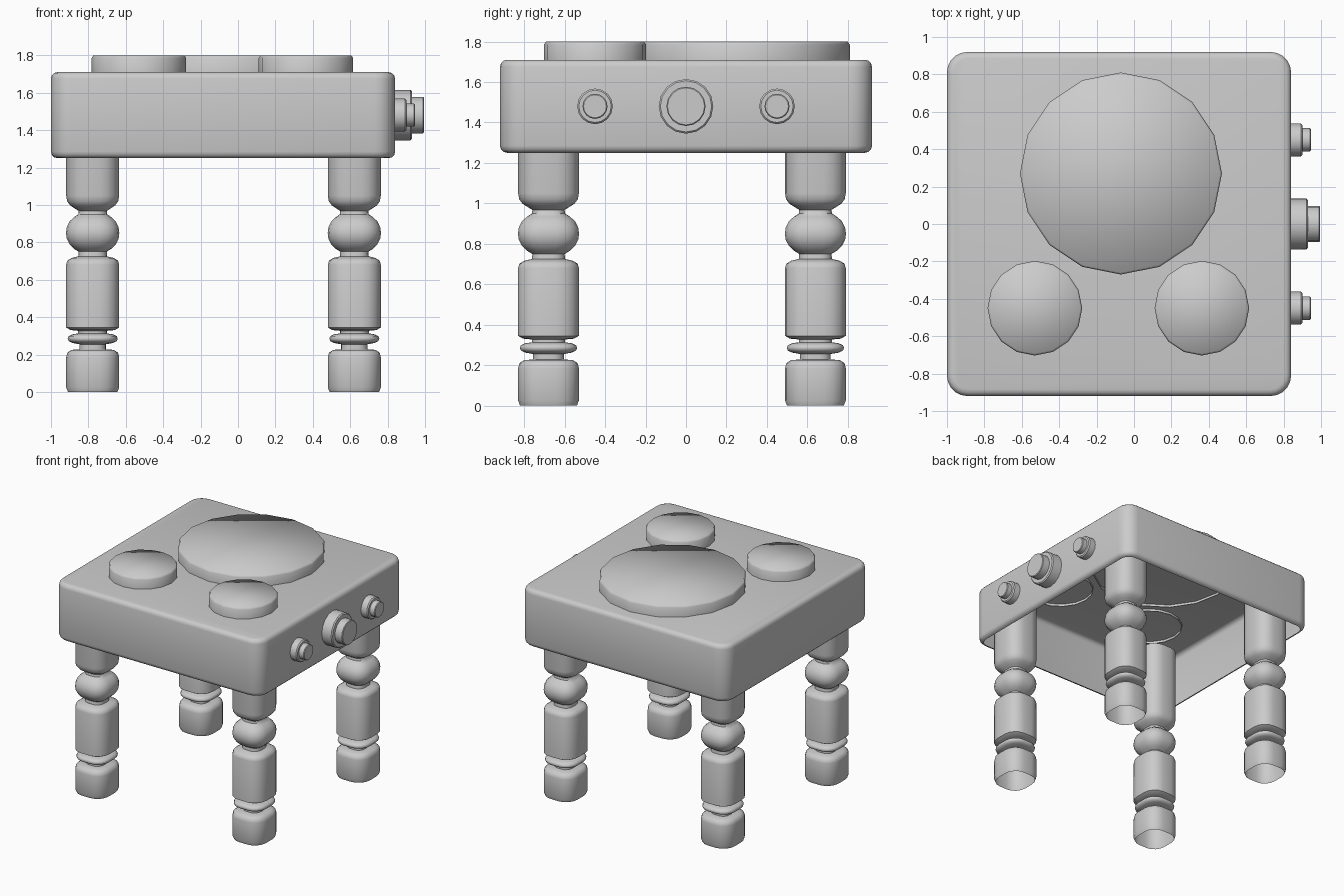
import bpy, bmesh, math
from mathutils import Matrix, Vector

if "Cube" in bpy.data.objects:
    bpy.data.objects.remove(bpy.data.objects["Cube"])


def finish(name, bm, angle=40):
    bmesh.ops.recalc_face_normals(bm, faces=bm.faces[:])
    me = bpy.data.meshes.new(name)
    bm.to_mesh(me)
    bm.free()
    ob = bpy.data.objects.new(name, me)
    bpy.context.collection.objects.link(ob)
    bpy.ops.object.select_all(action='DESELECT')
    ob.select_set(True)
    bpy.context.view_layer.objects.active = ob
    bpy.ops.object.shade_smooth_by_angle(angle=math.radians(angle))
    return ob


def loft(bm, section, profile, matrix, cap=False):
    """Stack scaled copies of a unit cross-section along local z."""
    rings = [[bm.verts.new(matrix @ Vector((x * r, y * r, z))) for x, y in section]
             for r, z in profile]
    n = len(section)
    for a, b in zip(rings, rings[1:]):
        for i in range(n):
            j = (i + 1) % n
            bm.faces.new((a[i], a[j], b[j], b[i]))
    if cap:
        bm.faces.new(rings[-1])


def circle(n):
    return [(math.cos(2 * math.pi * i / n), math.sin(2 * math.pi * i / n)) for i in range(n)]


# Hollow stove body, open underneath
bm = bmesh.new()
bmesh.ops.create_cube(bm, size=1, matrix=Matrix.Translation((-0.08, 0, 1.48))
                      @ Matrix.Diagonal((1.84, 1.84, 0.46, 1)))
upright = [e for e in bm.edges if abs(e.verts[0].co.z - e.verts[1].co.z) > 0.1]
bmesh.ops.bevel(bm, geom=upright, offset=0.11, segments=5, profile=0.5, affect='EDGES')
rims = [e for e in bm.edges if abs(e.verts[0].co.z - e.verts[1].co.z) < 0.01]
bmesh.ops.bevel(bm, geom=rims, offset=0.035, segments=3, profile=0.5, affect='EDGES')
bm.normal_update()
bottom = [f for f in bm.faces if f.normal.z < -0.99 and f.calc_area() > 1]
bmesh.ops.delete(bm, geom=bottom, context='FACES')
finish("stove_body", bm)

# Hot plates
for name, x, y, r in (("large_hot_plate", -0.07, 0.27, 0.54),
                      ("small_hot_plate_left", -0.53, -0.45, 0.253),
                      ("small_hot_plate_right", 0.363, -0.45, 0.253)):
    bm = bmesh.new()
    loft(bm, circle(16), [(r, 1.69), (r, 1.785), (r - 0.01, 1.80)],
         Matrix.Translation((x, y, 0)), cap=True)
    finish(name, bm, 60)

# Control knobs on the right side
for name, y, r1, d1, r2, d2 in (("front_knob", -0.45, 0.088, 0.06, 0.062, 0.105),
                                ("middle_knob", 0, 0.135, 0.09, 0.097, 0.155),
                                ("back_knob", 0.45, 0.088, 0.06, 0.062, 0.105)):
    bm = bmesh.new()
    loft(bm, circle(16), [(r1, -0.02), (r1, d1 - 0.008), (r1 - 0.008, d1), (r2, d1),
                          (r2, d2 - 0.005), (r2 - 0.005, d2)],
         Matrix.Translation((0.84, y, 1.48)) @ Matrix.Rotation(math.pi / 2, 4, 'Y'), cap=True)
    finish(name, bm)

# Turned legs with a rounded-square section, open at the ends
R = 0.72
section = []
for k in range(4):
    mid = math.pi / 4 + k * math.pi / 2
    cx, cy = math.copysign(1 - R, math.cos(mid)), math.copysign(1 - R, math.sin(mid))
    for s in range(5):
        a = k * math.pi / 2 + s * math.pi / 8
        section.append((cx + R * math.cos(a), cy + R * math.sin(a)))
profile = [(0.134, 0), (0.143, 0.025), (0.143, 0.185), (0.137, 0.21), (0.115, 0.225),
           (0.072, 0.228), (0.072, 0.255), (0.11, 0.262), (0.13, 0.272), (0.135, 0.285),
           (0.13, 0.298), (0.11, 0.308), (0.078, 0.313), (0.078, 0.327), (0.12, 0.331),
           (0.143, 0.345), (0.143, 0.68), (0.137, 0.702), (0.115, 0.716), (0.078, 0.725),
           (0.076, 0.75), (0.10, 0.765), (0.125, 0.79), (0.14, 0.82), (0.144, 0.85),
           (0.14, 0.88), (0.125, 0.912), (0.10, 0.935), (0.078, 0.95), (0.076, 0.968),
           (0.095, 0.98), (0.122, 0.998), (0.138, 1.02), (0.143, 1.05), (0.143, 1.65)]
for side, x in (("left", -0.777), ("right", 0.622)):
    for end, y in (("front", -0.68), ("back", 0.64)):
        bm = bmesh.new()
        loft(bm, section, profile,
             Matrix.Translation((x, y, 0)) @ Matrix.Diagonal((0.99, 1.05, 1, 1)))
        finish(f"{end}_{side}_leg", bm, 50)
